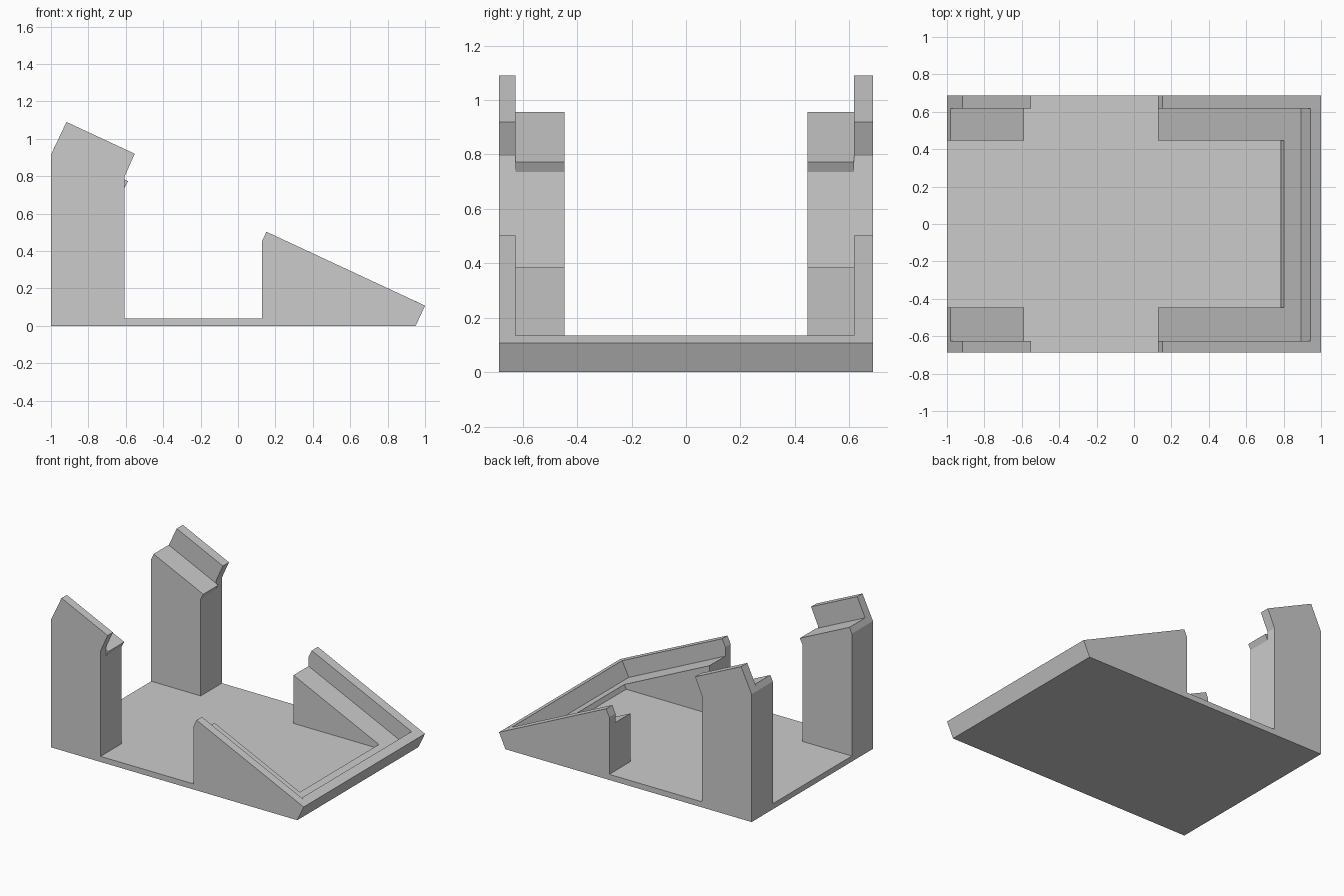
import bpy, bmesh

cube = bpy.data.objects.get("Cube")
if cube:
    bpy.data.objects.remove(cube, do_unlink=True)

grey = bpy.data.materials.new("plain grey")
grey.use_nodes = True
colour = (0.6, 0.6, 0.6, 1)
grey.diffuse_color = colour
grey.node_tree.nodes["Principled BSDF"].inputs["Base Color"].default_value = colour


def slab(name, profile, y0, y1):
    """Extrude an (x, z) profile from y0 to y1."""
    bm = bmesh.new()
    face = bm.faces.new([bm.verts.new((x, y0, z)) for x, z in profile])
    grown = bmesh.ops.extrude_face_region(bm, geom=[face])
    verts = [v for v in grown["geom"] if isinstance(v, bmesh.types.BMVert)]
    bmesh.ops.translate(bm, verts=verts, vec=(0, y1 - y0, 0))
    bmesh.ops.recalc_face_normals(bm, faces=bm.faces)
    mesh = bpy.data.meshes.new(name)
    bm.to_mesh(mesh)
    bm.free()
    mesh.materials.append(grey)
    obj = bpy.data.objects.new(name, mesh)
    bpy.context.collection.objects.link(obj)


WIDE, INNER, FLOOR = 0.686, 0.447, 0.04

# Floor of the stand, ending where the sloped front begins
slab("base_plate", [(-1, 0), (-1, FLOOR), (0.787, FLOOR), (0.775, 0)], -WIDE, WIDE)

# Tall rear support: outer cheek and the lower sloped shelf inside it
post_cheek = [(-1, FLOOR), (-1, 0.915), (-0.917, 1.09), (-0.552, 0.92),
              (-0.608, 0.795), (-0.608, FLOOR)]
post_shelf = [(-1, FLOOR), (-1, 0.915), (-0.981, 0.956), (-0.588, 0.773),
              (-0.608, 0.735), (-0.608, FLOOR)]

# Low front support: wedge cheek, sloped shelf and the lip across the front
wedge_cheek = [(0.127, FLOOR), (0.127, 0.45), (0.152, 0.503), (1, 0.108),
               (0.95, 0), (0.775, 0), (0.787, FLOOR)]
wedge_shelf = [(0.127, FLOOR), (0.127, 0.385), (0.802, 0.07), (0.787, FLOOR)]
front_lip = [(0.775, 0), (0.802, 0.07), (0.892, 0.028), (0.943, 0.135),
             (1, 0.108), (0.95, 0)]

# The cheek thickness differs slightly from side to side
FRONT_CHEEK, BACK_CHEEK = 0.626, 0.617
for side, sign, cheek in (("front", -1, FRONT_CHEEK), ("back", 1, BACK_CHEEK)):
    slab(side + "_post_cheek", post_cheek, sign * cheek, sign * WIDE)
    slab(side + "_post_shelf", post_shelf, sign * INNER, sign * cheek)
    slab(side + "_wedge_cheek", wedge_cheek, sign * cheek, sign * WIDE)
    slab(side + "_wedge_shelf", wedge_shelf, sign * INNER, sign * cheek)
slab("lip", front_lip, -FRONT_CHEEK, BACK_CHEEK)
